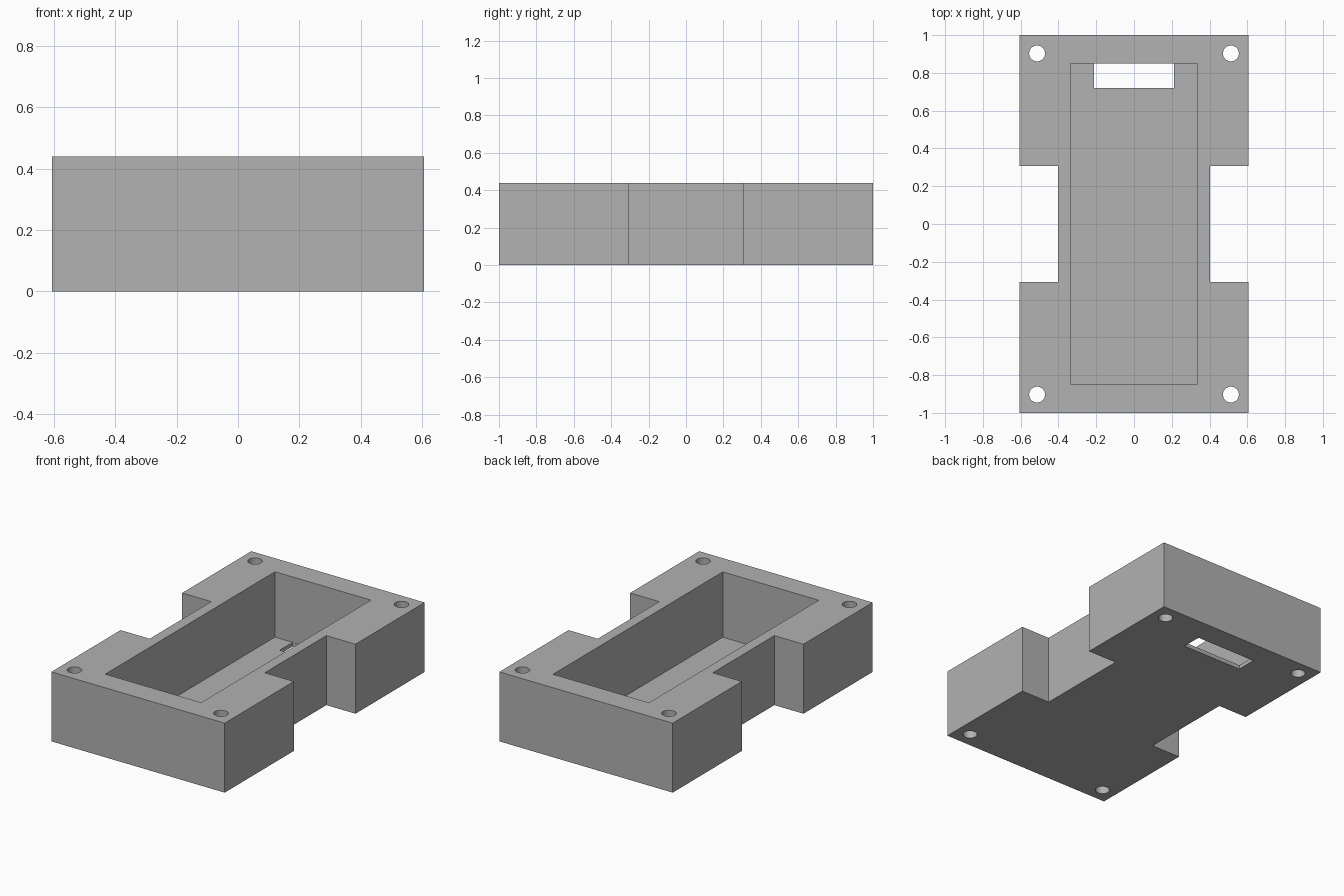
import bpy, bmesh, math

if "Cube" in bpy.data.objects:
    bpy.data.objects.remove(bpy.data.objects["Cube"])

H, FLOOR = 0.44, 0.026

grey = bpy.data.materials.new("plain_grey")
grey.diffuse_color = (0.445, 0.445, 0.445, 1)
grey.use_nodes = True
grey.node_tree.nodes["Principled BSDF"].inputs["Base Color"].default_value = grey.diffuse_color


def prism(name, outline, z0, z1):
    """Extrude a flat counter-clockwise outline from z0 to z1."""
    bm = bmesh.new()
    base = bm.faces.new([bm.verts.new((x, y, z0)) for x, y in outline])
    top = bmesh.ops.extrude_face_region(bm, geom=[base])["geom"]
    bmesh.ops.translate(bm, vec=(0, 0, z1 - z0),
                        verts=[v for v in top if isinstance(v, bmesh.types.BMVert)])
    bmesh.ops.recalc_face_normals(bm, faces=bm.faces)
    mesh = bpy.data.meshes.new(name)
    bm.to_mesh(mesh)
    bm.free()
    mesh.materials.append(grey)
    ob = bpy.data.objects.new(name, mesh)
    bpy.context.collection.objects.link(ob)
    return ob


def rect(x, y0, y1):
    return [(-x, y0), (x, y0), (x, y1), (-x, y1)]


def circle(cx, cy, r, n=32):
    return [(cx + r * math.cos(2 * math.pi * i / n),
             cy + r * math.sin(2 * math.pi * i / n)) for i in range(n)]


# Body: block with a notch in the middle of each long side
W, N, NY = 0.607, 0.403, 0.308
right = [(W, -1), (W, -NY), (N, -NY), (N, NY), (W, NY), (W, 1)]
body = prism("case_body", right + [(-x, y) for x, y in reversed(right)], 0, H)

# Cutters: open cavity, cable slot in the floor, corner screw holes
cutters = [prism("cavity_cutter", rect(0.336, -0.848, 0.85), FLOOR, H + 0.1),
           prism("slot_cutter", rect(0.212, 0.72, 0.849), -0.1, 0.1)]
for sx in (-1, 1):
    for sy in (-1, 1):
        cutters.append(prism("screw_hole_cutter",
                             circle(sx * 0.513, sy * 0.903, 0.042), -0.1, H + 0.1))

bpy.context.view_layer.objects.active = body
for c in cutters:
    c.hide_render = True
    mod = body.modifiers.new(c.name, "BOOLEAN")
    mod.operation, mod.solver, mod.object = "DIFFERENCE", "EXACT", c
    bpy.ops.object.modifier_apply(modifier=mod.name)
    bpy.data.objects.remove(c)

# Smooth hole walls, crisp edges elsewhere
body.select_set(True)
bpy.ops.object.shade_smooth_by_angle(angle=math.radians(30))
